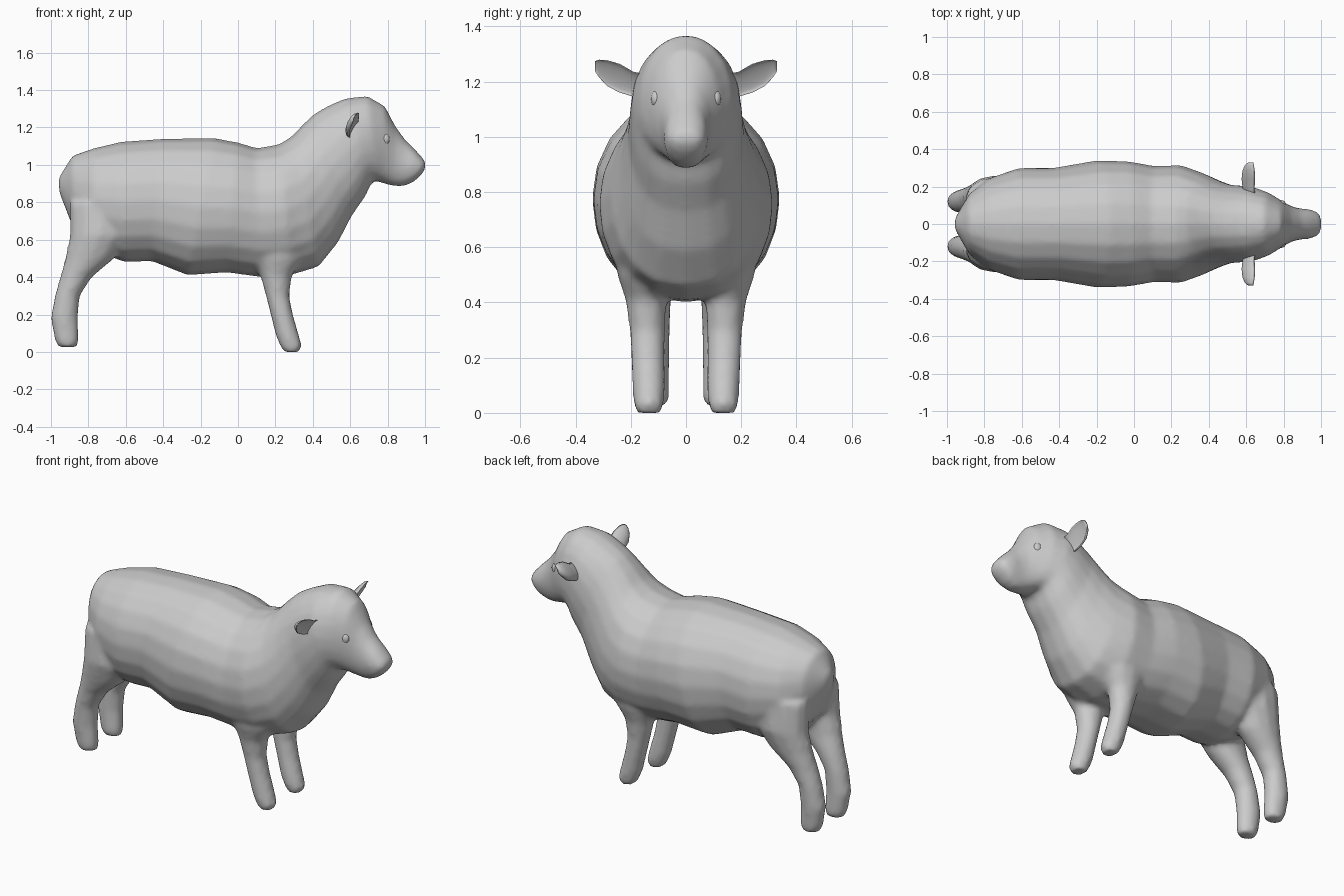
import bpy, bmesh, math

if "Cube" in bpy.data.objects:
    bpy.data.objects.remove(bpy.data.objects["Cube"])

wool = bpy.data.materials.new("soft grey")
wool.diffuse_color = (0.6, 0.6, 0.6, 1)
wool.use_nodes = True
wool.node_tree.nodes["Principled BSDF"].inputs["Base Color"].default_value = wool.diffuse_color


def loft(bm, rings):
    """Skin a list of equal-length point rings and close both ends."""
    loops = [[bm.verts.new(p) for p in ring] for ring in rings]
    n = len(loops[0])
    for a, b in zip(loops, loops[1:]):
        for i in range(n):
            j = (i + 1) % n
            bm.faces.new((a[i], a[j], b[j], b[i]))
    bm.faces.new(loops[0][::-1])
    bm.faces.new(loops[-1])


def finish(bm, name):
    bmesh.ops.recalc_face_normals(bm, faces=bm.faces)
    for f in bm.faces:
        f.smooth = True
    me = bpy.data.meshes.new(name)
    bm.to_mesh(me)
    bm.free()
    me.materials.append(wool)
    ob = bpy.data.objects.new(name, me)
    bpy.context.collection.objects.link(ob)
    return ob


def angles(n):
    return [2 * math.pi * i / n for i in range(n)]


def body_ring(tx, tz, bx, bz, w, n=20):
    """Slanted section from a top point to a bottom point, fuller below."""
    pts = []
    for a in angles(n):
        c, s = math.cos(a), math.sin(a)
        k = 0.8 if c < 0 else 0.95
        y = math.copysign(abs(s) ** k, s) * w
        t = (1 - c) / 2
        pts.append((tx + (bx - tx) * t, y, tz + (bz - tz) * t))
    return pts


def leg_ring(back, front, z, y, w, n=12):
    cx, rx = (back + front) / 2, (front - back) / 2
    return [(cx + rx * math.cos(a), y + w * math.sin(a), z) for a in angles(n)]


# torso, neck and head sections: top x, top z, bottom x, bottom z, half width
trunk = [
    (-.96, .93, -.955, .85, .03), (-.885, 1.05, -.88, .66, .16),
    (-.77, 1.09, -.78, .55, .245), (-.62, 1.125, -.61, .48, .3),
    (-.40, 1.14, -.46, .485, .3), (-.13, 1.145, -.27, .41, .34),
    (0, 1.12, -.06, .425, .335), (.1, 1.09, .12, .40, .31),
    (.22, 1.11, .28, .41, .315), (.29, 1.155, .43, .455, .275),
    (.35, 1.22, .535, .585, .235), (.41, 1.275, .61, .73, .21),
    (.48, 1.315, .68, .83, .205), (.57, 1.355, .72, .915, .195),
    (.69, 1.37, .75, .91, .168), (.785, 1.315, .795, .895, .125),
    (.84, 1.21, .84, .885, .095), (.89, 1.14, .885, .885, .083),
    (.945, 1.085, .935, .905, .08), (.99, 1.035, .98, .945, .062),
    (1.005, 1.01, 1.0, .975, .03)]

# leg sections: back x, front x, height, centre y, half width
hind = [
    (-.96, -.86, .025, .115, .045), (-.98, -.85, .06, .115, .055),
    (-1.003, -.855, .18, .12, .06), (-.98, -.845, .3, .123, .066),
    (-.952, -.78, .4, .128, .075), (-.925, -.66, .5, .14, .09),
    (-.9, -.58, .62, .15, .11), (-.9, -.55, .8, .14, .11)]
fore = [
    (.245, .33, 0, .135, .045), (.225, .343, .03, .135, .056),
    (.2, .327, .09, .135, .06), (.173, .295, .2, .138, .062),
    (.148, .275, .3, .14, .065), (.118, .29, .41, .145, .075),
    (.08, .35, .5, .155, .095), (.08, .36, .65, .17, .1)]

# body: trunk and four legs fused into one soft skin
bm = bmesh.new()
loft(bm, [body_ring(*r) for r in trunk])
for side in (-1, 1):
    for leg in (hind, fore):
        loft(bm, [leg_ring(b, f, z, side * y, w) for b, f, z, y, w in leg])
body = finish(bm, "body")
fuse = body.modifiers.new("fuse", 'REMESH')
fuse.mode = 'VOXEL'
fuse.voxel_size = 0.016
fuse.use_smooth_shade = True
soft = body.modifiers.new("soften", 'SMOOTH')
soft.factor = 0.5
soft.iterations = 6

# ear sections: y, x, z, half depth, half height
ear = [
    (.13, .62, 1.19, .03, .035), (.19, .61, 1.19, .035, .045),
    (.24, .61, 1.212, .04, .052), (.285, .61, 1.23, .036, .047),
    (.315, .613, 1.247, .028, .032), (.33, .616, 1.256, .014, .018)]


def ear_ring(y, cx, cz, rx, rz, n=16):
    pts = []
    for a in angles(n):
        c, s = math.cos(a), math.sin(a)
        dx = rx * (c if c < 0 else -0.3 * c) + 0.012   # cupped front
        pts.append((cx + dx + 0.5 * rz * s, y, cz + rz * s))
    return pts


for side, label in ((-1, "right"), (1, "left")):
    bm = bmesh.new()
    loft(bm, [ear_ring(side * r[0], *r[1:]) for r in ear])
    finish(bm, label + "_ear")

    # eye: small flattened ball
    bm = bmesh.new()
    bmesh.ops.create_uvsphere(bm, u_segments=16, v_segments=10, radius=1)
    bmesh.ops.scale(bm, vec=(.026, .02, .031), verts=bm.verts)
    bmesh.ops.translate(bm, vec=(.785, side * .108, 1.137), verts=bm.verts)
    finish(bm, label + "_eye")
